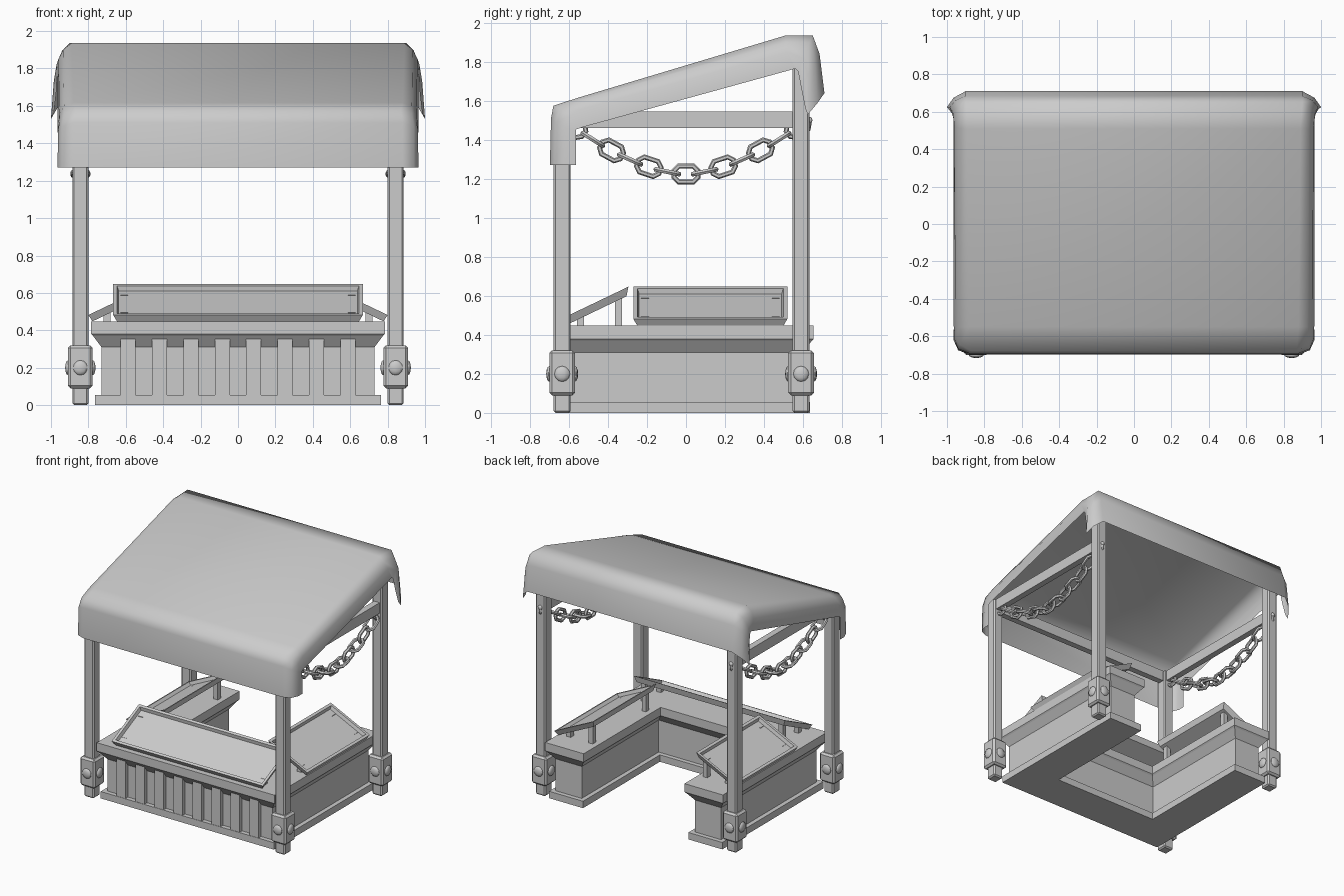
import bpy, bmesh, math
from mathutils import Matrix, Vector

if "Cube" in bpy.data.objects:
    bpy.data.objects.remove(bpy.data.objects["Cube"])


def make(name, bm, smooth=None):
    bmesh.ops.recalc_face_normals(bm, faces=bm.faces)
    me = bpy.data.meshes.new(name)
    bm.to_mesh(me)
    bm.free()
    ob = bpy.data.objects.new(name, me)
    bpy.context.collection.objects.link(ob)
    if smooth:
        bpy.ops.object.select_all(action='DESELECT')
        ob.select_set(True)
        bpy.context.view_layer.objects.active = ob
        bpy.ops.object.shade_smooth_by_angle(angle=math.radians(smooth))
    return ob


def box(name, lo, hi, bevel=0, mat=Matrix()):
    lo, hi = Vector(lo), Vector(hi)
    bm = bmesh.new()
    bmesh.ops.create_cube(bm, size=1, matrix=mat @ Matrix.Translation((lo + hi) / 2)
                          @ Matrix.Diagonal((*(hi - lo), 1)))
    if bevel:
        bmesh.ops.bevel(bm, geom=bm.edges[:], offset=bevel, segments=1, affect='EDGES')
    return make(name, bm)


def dome(name, c, r, axis, depth):
    s = [r, r, r]
    s[axis] = depth
    bm = bmesh.new()
    bmesh.ops.create_uvsphere(bm, u_segments=10, v_segments=6, radius=1,
                              matrix=Matrix.Translation(c) @ Matrix.Diagonal((*s, 1)))
    return make(name, bm, 60)


# Posts with foot brackets and bolts
for sx in (-1, 1):
    for label, y, top in (("front", -.635, 1.55), ("back", .59, 1.79)):
        x = sx * .843
        box(label + "_post", (x - .043, y - .044, 0), (x + .043, y + .044, top), .01)
        box(label + "_foot_bracket", (x - .066, y - .066, .09), (x + .066, y + .066, .32), .014)
        for s in (-1, 1):
            dome("bracket_bolt", (x + s * .066, y, .2), .04, 0, .016)
            dome("bracket_bolt", (x, y + s * .066, .2), .04, 1, .016)
    dome("rail_bolt", (sx * .843, .634, 1.5), .018, 1, .014)
    # Side roof rails
    box("side_rail", (sx * .843 - .025, -.6, 1.46), (sx * .843 + .025, .56, 1.545))
box("front_rail", (-.81, -.66, 1.46), (.81, -.61, 1.545))

# U-shaped counter: the outline grows and shrinks up its height
bm = bmesh.new()
rings = []
for o, z in ((.035, 0), (.035, .055), (0, .055), (0, .31), (.045, .37), (.055, .38), (.055, .447)):
    ox, fy, by, ix, iy = .73 + o, -.605 - o, .6 + o, .5 - o, -.37 + o
    pts = [(-ox, fy), (ox, fy), (ox, by), (ix, by), (ix, iy), (-ix, iy), (-ix, by), (-ox, by)]
    rings.append([bm.verts.new((*p, z)) for p in pts])
for a, b in zip(rings, rings[1:]):
    for i in range(8):
        j = (i + 1) % 8
        bm.faces.new((a[i], a[j], b[j], b[i]))
for r in (rings[0], rings[-1]):
    for q in ((0, 1, 4, 5), (1, 2, 3, 4), (0, 5, 6, 7)):
        bm.faces.new([r[i] for i in q])
make("counter", bm)

# Front slats
for i in range(8):
    x = -.588 + i * .168
    box("front_slat", (x - .04, -.637, .02), (x + .04, -.6, .362))


# Sloped display trays: box with recessed top and tapered underside
def tray(name, width, pos, turn):
    place = Matrix.Translation(pos) @ Matrix.Rotation(turn, 4, 'Z')
    tilt = place @ Matrix.Rotation(math.radians(25.6), 4, 'X')
    bm = bmesh.new()
    bmesh.ops.create_cube(bm, size=1, matrix=Matrix.Translation((0, .191, -.02))
                          @ Matrix.Diagonal((width, .382, .04, 1)))
    bm.normal_update()
    top = max(bm.faces, key=lambda f: f.normal.z)
    bottom = min(bm.faces, key=lambda f: f.normal.z)
    for v in bottom.verts:
        v.co.x *= 1 - .04 / width
        v.co.y += -.03 if v.co.y > .2 else .005
    bmesh.ops.inset_region(bm, faces=[top], thickness=.03)
    bmesh.ops.inset_region(bm, faces=[top], thickness=.012, depth=-.026)
    bmesh.ops.transform(bm, matrix=tilt, verts=bm.verts)
    make(name, bm)
    for s in (-1, 1):
        x = s * (width / 2 - .06)
        for y, h in ((.295, .108), (.1, .012)):
            box("tray_leg", (x - .02, y - .018, -.035), (x + .02, y + .018, h), 0, place)


tray("front_tray", 1.335, (0, -.64, .482), 0)
tray("right_tray", .79, (.80, .125, .482), math.pi / 2)
tray("left_tray", .79, (-.80, .125, .482), -math.pi / 2)

# Hanging chains: octagonal links along a sagging line, every other one rolled
sag = lambda y: 1.225 + .225 * (abs(y) / .55) ** 1.7
R, r, N, M = .044, .0135, 8, 6
for sx in (-1, 1):
    bm = bmesh.new()
    for k in range(-6, 7):
        y = k * .0955
        slope = math.atan2(sag(y + .01) - sag(y - .01), .02)
        mat = (Matrix.Translation((sx * .843, y, sag(y))) @ Matrix.Rotation(slope, 4, 'X')
               @ Matrix.Rotation(math.pi / 2 * (k % 2), 4, 'Y'))
        grid = []
        for i in range(N):
            a = (i + .5) * math.tau / N
            row = []
            for j in range(M):
                b = j * math.tau / M
                d = R + r * math.cos(b)
                shift = math.copysign(.02, math.cos(a))
                row.append(bm.verts.new(mat @ Vector((r * math.sin(b), d * math.cos(a) + shift,
                                                      d * math.sin(a)))))
            grid.append(row)
        for i in range(N):
            for j in range(M):
                i2, j2 = (i + 1) % N, (j + 1) % M
                bm.faces.new((grid[i][j], grid[i2][j], grid[i2][j2], grid[i][j2]))
    make("chain", bm, 40)

# Cloth canopy: rows from front skirt to back skirt, half section mirrored in x
rows = [
    ((.88, -.698, 1.27), (.94, -.675, 1.27), (.965, -.62, 1.27), (.965, -.565, 1.27)),
    ((.88, -.692, 1.51), (.94, -.668, 1.49), (.962, -.61, 1.46), (.962, -.565, 1.45)),
    ((.87, -.68, 1.575), (.93, -.645, 1.56), (.955, -.60, 1.52), (.963, -.56, 1.455)),
    ((.88, -.55, 1.617), (.93, -.55, 1.60), (.955, -.55, 1.555), (.965, -.53, 1.465)),
    ((.89, .51, 1.935), (.935, .51, 1.90), (.96, .52, 1.85), (.965, .56, 1.765)),
    ((.90, .65, 1.935), (.94, .63, 1.895), (.97, .60, 1.82), (.968, .575, 1.75)),
    ((.90, .685, 1.84), (.955, .66, 1.80), (.985, .625, 1.73), (.972, .59, 1.67)),
    ((.90, .71, 1.64), (.965, .675, 1.59), (1.0, .625, 1.53), (.985, .612, 1.56)),
]
bm = bmesh.new()
grid = []
for row in rows:
    full = [(-x, y, z) for x, y, z in reversed(row)] + list(row)
    grid.append([bm.verts.new(p) for p in full])
for a, b in zip(grid, grid[1:]):
    for i in range(7):
        bm.faces.new((a[i], a[i + 1], b[i + 1], b[i]))
make("canopy", bm, 75)
